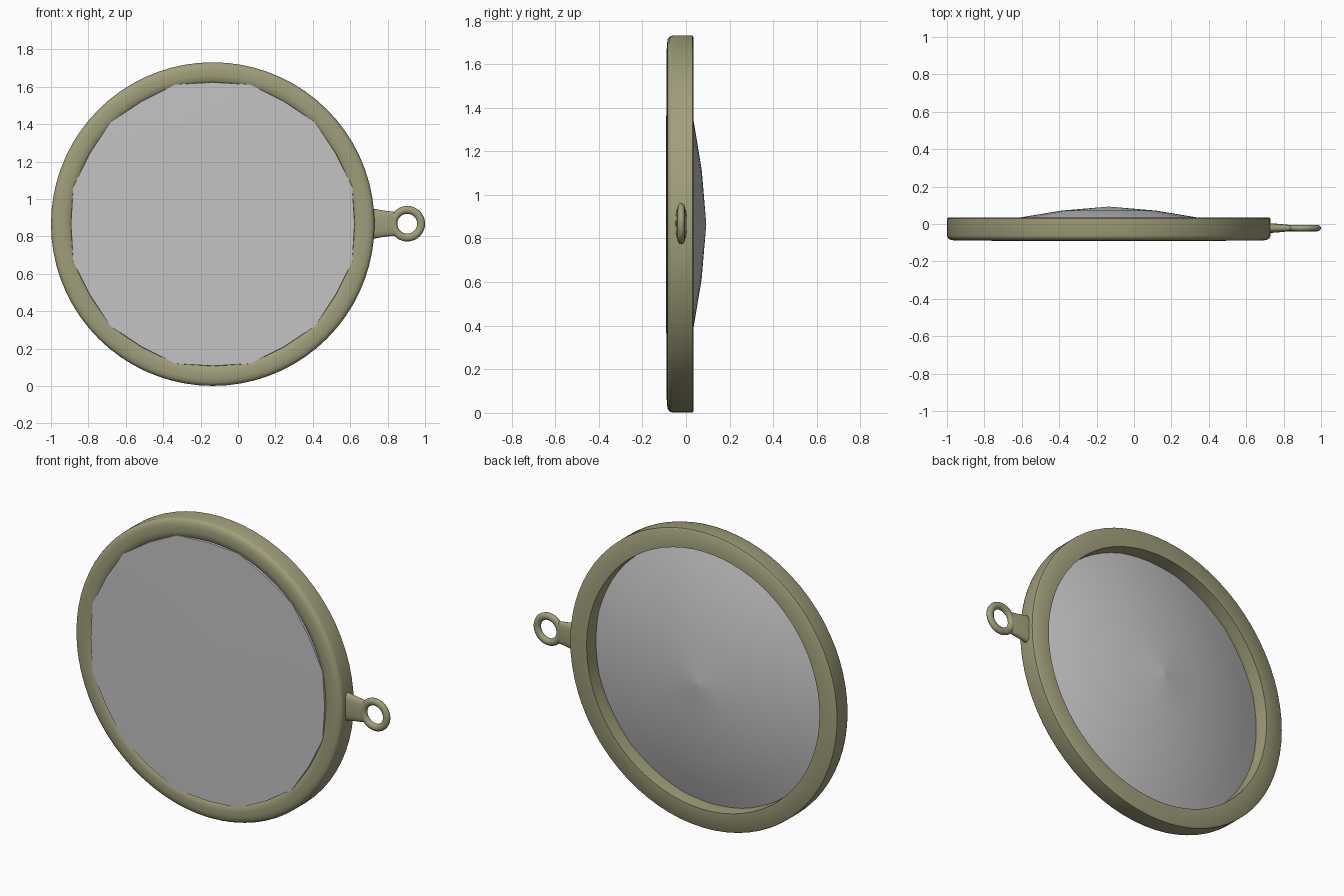
import bpy, bmesh, math

if "Cube" in bpy.data.objects:
    bpy.data.objects.remove(bpy.data.objects["Cube"])

CX, CZ = -0.135, 0.866      # centre of the round frame
PIVOT_Y = -0.022            # mid plane of the hanging loop


def material(name, rgb):
    m = bpy.data.materials.new(name)
    m.diffuse_color = (*rgb, 1)
    m.use_nodes = True
    m.node_tree.nodes["Principled BSDF"].inputs["Base Color"].default_value = m.diffuse_color
    return m


olive = material("olive metal", (0.352, 0.342, 0.195))
grey = material("pale grey glass", (0.55, 0.55, 0.55))


def finish(name, bm, mat, angle=40):
    bmesh.ops.remove_doubles(bm, verts=bm.verts, dist=1e-5)
    bmesh.ops.recalc_face_normals(bm, faces=bm.faces)
    me = bpy.data.meshes.new(name)
    bm.to_mesh(me)
    bm.free()
    me.materials.append(mat)
    ob = bpy.data.objects.new(name, me)
    bpy.context.collection.objects.link(ob)
    bpy.ops.object.select_all(action='DESELECT')
    ob.select_set(True)
    bpy.context.view_layer.objects.active = ob
    bpy.ops.object.shade_smooth_by_angle(angle=math.radians(angle))


def loft(bm, rings, close):
    """Skin a list of equal vertex rings; close joins last ring to first."""
    n = len(rings[0])
    count = len(rings) if close else len(rings) - 1
    for i in range(count):
        a, b = rings[i], rings[(i + 1) % len(rings)]
        for j in range(n):
            k = (j + 1) % n
            bm.faces.new((a[j], a[k], b[k], b[j]))


def lathe(name, profile, segs, mat, cx, cz, close, wobble=0.0):
    """Spin (radius, y) points around a y-directed axis."""
    bm = bmesh.new()
    rings = []
    for r, y in profile:
        ring = []
        for j in range(segs):
            a = 2 * math.pi * j / segs
            rr = r + (wobble * (-1 if j % 2 == 0 else 1) if r > 0.7 else 0)
            ring.append(bm.verts.new((cx + rr * math.cos(a), y, cz + rr * math.sin(a))))
        rings.append(ring)
    loft(bm, rings, close)
    finish(name, bm, mat)


# round frame: flat back, rounded front edge
lathe("frame_ring", [
    (0.755, 0.035), (0.857, 0.035), (0.865, 0.029), (0.865, -0.062),
    (0.860, -0.075), (0.848, -0.084), (0.825, -0.088), (0.795, -0.0885),
    (0.770, -0.085), (0.757, -0.075), (0.753, -0.055), (0.753, -0.02)],
    72, olive, CX, CZ, True)

# lens: domed back, nearly flat front with a slightly uneven rim
lathe("lens", [
    (0.0002, 0.093), (0.25, 0.072), (0.48, 0.034), (0.64, -0.010),
    (0.765, -0.050), (0.767, -0.070), (0.765, -0.0885), (0.45, -0.091), (0.0002, -0.092)],
    24, grey, CX, CZ, False, wobble=0.007)

# hanging loop eye with an oval section
section = [(0.074 + 0.021 * math.cos(t), PIVOT_Y + 0.017 * math.sin(t))
           for t in (2 * math.pi * i / 12 for i in range(12))]
lathe("loop_eye", section, 40, olive, 0.905, 0.868, True)

# neck joining the eye to the frame: (x, half height, half thickness)
bm = bmesh.new()
rings = []
for x, h, t in [(0.70, 0.083, 0.026), (0.74, 0.078, 0.025), (0.77, 0.072, 0.023),
                (0.80, 0.068, 0.020), (0.82, 0.066, 0.018), (0.838, 0.063, 0.015)]:
    ring = []
    for j in range(24):
        a = 2 * math.pi * j / 24
        c, s = math.cos(a), math.sin(a)
        ring.append(bm.verts.new((
            x,
            PIVOT_Y + t * math.copysign(abs(s) ** 0.7, s),
            0.868 + h * math.copysign(abs(c) ** 0.7, c))))
    rings.append(ring)
loft(bm, rings, False)
bm.faces.new(rings[0])
bm.faces.new(rings[-1])
finish("loop_neck", bm, olive)
